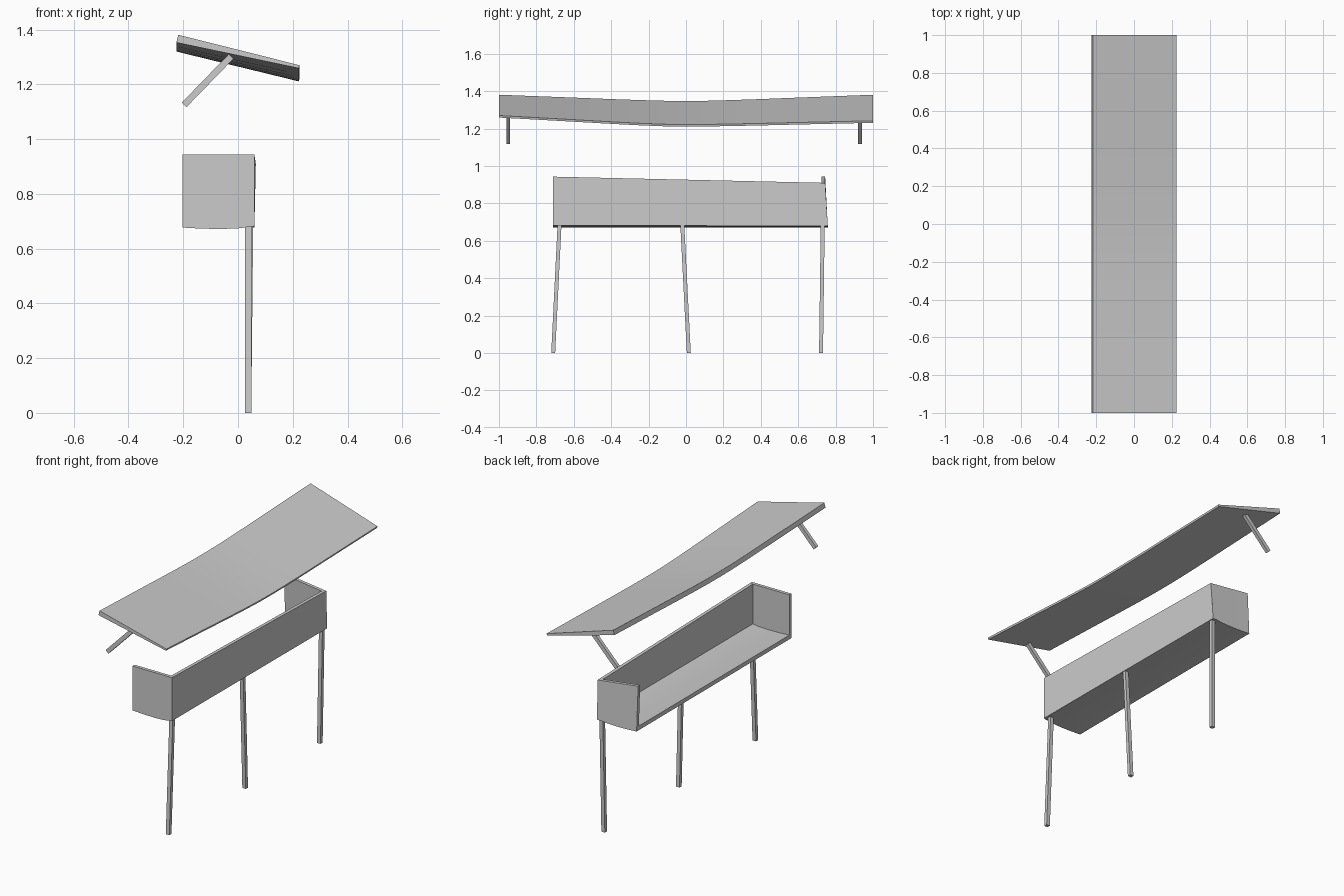
import bpy, bmesh
from mathutils import Vector

if "Cube" in bpy.data.objects:
    bpy.data.objects.remove(bpy.data.objects["Cube"])


def loft(name, rings, smooth=False):
    """Skin a closed solid through rings of equal point count."""
    bm = bmesh.new()
    vs = [[bm.verts.new(p) for p in r] for r in rings]
    n = len(rings[0])
    for a, b in zip(vs, vs[1:]):
        for i in range(n):
            j = (i + 1) % n
            bm.faces.new((a[i], a[j], b[j], b[i]))
    bm.faces.new(vs[0])
    bm.faces.new(vs[-1][::-1])
    bmesh.ops.recalc_face_normals(bm, faces=bm.faces)
    me = bpy.data.meshes.new(name)
    bm.to_mesh(me)
    bm.free()
    ob = bpy.data.objects.new(name, me)
    bpy.context.collection.objects.link(ob)
    if smooth:
        bpy.context.view_layer.objects.active = ob
        ob.select_set(True)
        bpy.ops.object.shade_smooth_by_angle()
        ob.select_set(False)
    return ob


def post(name, a, b, u, v):
    """Square bar from a to b with half-width vectors u and v."""
    u, v = Vector(u), Vector(v)
    loft(name, [[Vector(p) - u - v, Vector(p) + u - v,
                 Vector(p) + u + v, Vector(p) - u + v] for p in (a, b)])


# Roof: tapered slab, tilted sideways and sagging at mid-length
rings = []
sag = [(1, 1), (0.6, 0.54), (0.4, 0.3), (0.25, 0.14), (0.12, 0.03)]
stations = [(-t, f) for t, f in sag] + [(0, 0)] + [(t, f) for t, f in sag[::-1]]
for y, f in stations:
    left = 1.348 + 0.033 * f
    right = 1.222 + (0.048 if y < 0 else 0.02) * f
    rings.append([(-0.218, y, left), (0.225, y, right),
                  (0.222, y, right - 0.011), (-0.225, y, left - 0.028)])
loft("roof", rings, smooth=True)

# Roof props: diagonal bars under each end
for name, y in (("front_roof_prop", -0.95), ("rear_roof_prop", 0.93)):
    post(name, (-0.197, y, 1.125), (-0.025, y, 1.302),
         (0.0085, 0, -0.0085), (0, 0.01, 0))

# Long side wall of the trough
loft("side_wall", [
    [(0.06, -0.71, 0.684), (0.06, -0.71, 0.943),
     (0.04, -0.71, 0.943), (0.04, -0.71, 0.684)],
    [(0.06, 0.758, 0.678), (0.065, 0.744, 0.91),
     (0.045, 0.744, 0.91), (0.04, 0.758, 0.678)]])

# Trough floor: slightly bowed panel
section = [(-0.203, 0.677), (-0.13, 0.673), (-0.06, 0.672), (0.0, 0.674),
           (0.058, 0.682)]
outline = section + [(x, z + 0.025) for x, z in section[::-1]]
loft("floor", [[(x, y, z) for x, z in outline] for y in (-0.709, 0.752)],
     smooth=True)

# End panels: lower edge follows the bowed floor
ends = (("front_end_panel", -0.71, -0.71, 0.02, 0.943),
        ("rear_end_panel", 0.758, 0.744, -0.02, 0.91))
for name, yb, yt, thick, ztop in ends:
    rings = []
    for x, z in section:
        k = (x + 0.203) / 0.261
        top = 0.943 + (ztop - 0.943) * k
        rings.append([(x, yb, z), (x, yt, top),
                      (x, yt + thick, top), (x, yb + thick, z)])
    loft(name, rings)

# Legs: three slightly leaning bars below the wall
legs = (("front_leg", (0.037, -0.71), (0.037, -0.676)),
        ("middle_leg", (0.037, 0.015), (0.044, -0.02)),
        ("rear_leg", (0.037, 0.722), (0.044, 0.731)))
for name, foot, head in legs:
    post(name, (*foot, 0), (*head, 0.69), (0.0115, 0, 0), (0, 0.0105, 0))
